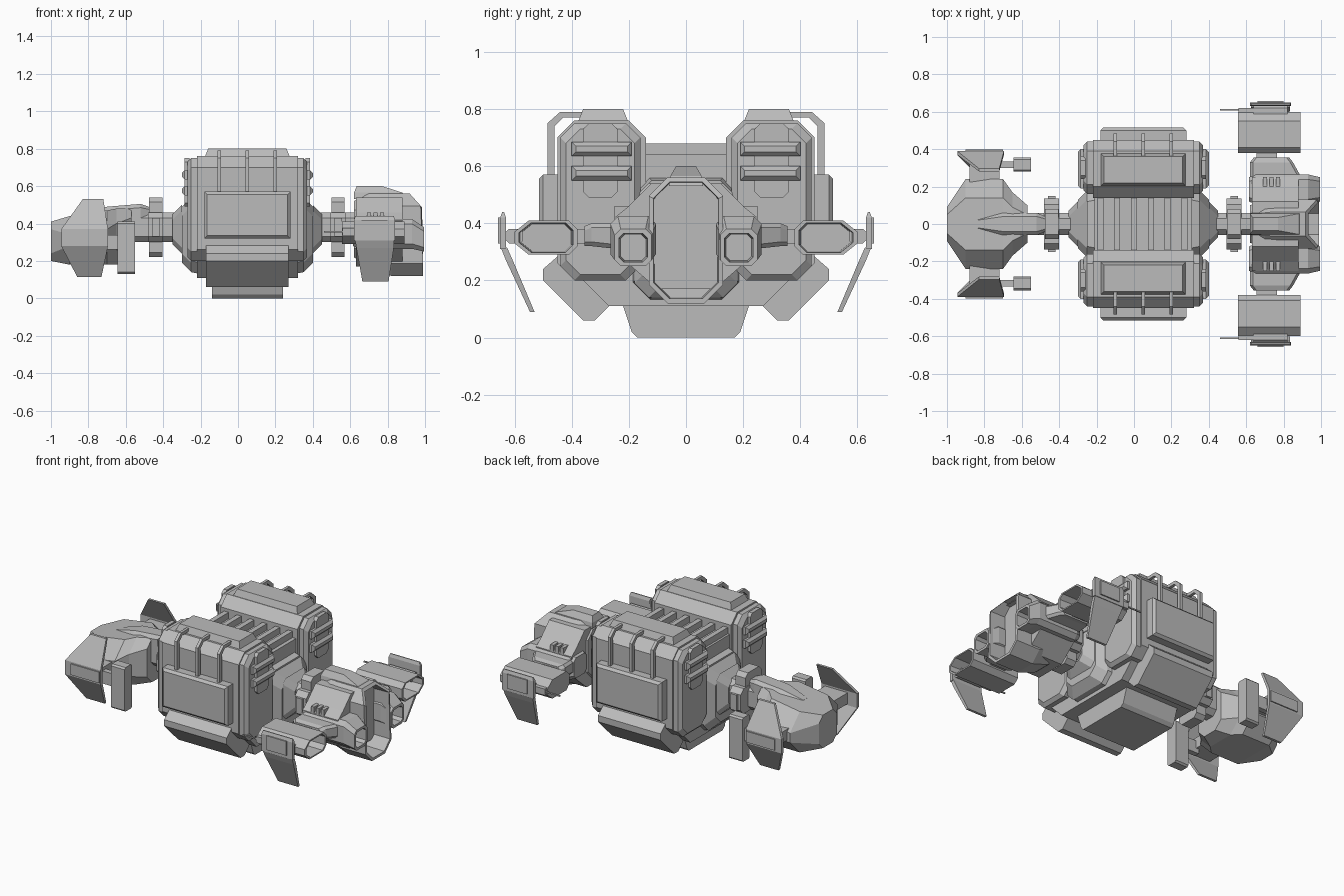
import bpy
import bmesh

if "Cube" in bpy.data.objects:
    bpy.data.objects.remove(bpy.data.objects["Cube"])

SHADE = .5
GREY = (SHADE, SHADE, SHADE, 1)
hull_grey = bpy.data.materials.new("hull_grey")
hull_grey.use_nodes = True
hull_grey.diffuse_color = GREY
hull_grey.node_tree.nodes["Principled BSDF"].inputs["Base Color"].default_value = GREY


def around(middle, half):
    return (middle - half, middle + half)


def mid(half):
    return around(0, half)


def cargo(half):
    """Span along x about the middle of the cargo section."""
    return around(.05, half)


def section(x, y, z, cut=0):
    """Rectangle with cut corners; the one plain number is the level it lies at."""
    values = [x, y, z]
    level = next(i for i, v in enumerate(values) if not isinstance(v, tuple))
    (a, b), (c, d) = [v for v in values if isinstance(v, tuple)]
    if cut:
        flat = [(a + cut, c), (b - cut, c), (b, c + cut), (b, d - cut),
                (b - cut, d), (a + cut, d), (a, d - cut), (a, c + cut)]
    else:
        flat = [(a, c), (b, c), (b, d), (a, d)]
    ring = []
    for point in flat:
        corner = list(point)
        corner.insert(level, values[level])
        ring.append(corner)
    return ring


def loft(name, sections, mirror=False):
    """Skin between matching sections and close both ends."""
    bm = bmesh.new()
    rings = [[bm.verts.new(p) for p in s] for s in sections]
    for ring, following in zip(rings, rings[1:]):
        for i in range(len(ring)):
            bm.faces.new((ring[i - 1], ring[i], following[i], following[i - 1]))
    bm.faces.new(rings[0])
    bm.faces.new(rings[-1])
    bmesh.ops.recalc_face_normals(bm, faces=bm.faces)
    mesh = bpy.data.meshes.new(name)
    bm.to_mesh(mesh)
    bm.free()
    mesh.materials.append(hull_grey)
    obj = bpy.data.objects.new(name, mesh)
    bpy.context.collection.objects.link(obj)
    if mirror:
        modifier = obj.modifiers.new("mirror", "MIRROR")
        modifier.use_axis = (False, True, False)
        modifier.use_mirror_merge = False


def block(name, x, y, z, axis="x", cut=0, taper=0, mirror=False):
    """Box along an axis whose far end is inset by taper."""
    spans = dict(x=x, y=y, z=z)
    start, end = spans[axis]
    near = dict(spans, **{axis: start})
    far = {k: (lo + taper, hi - taper) for k, (lo, hi) in spans.items()}
    far[axis] = end
    loft(name, [section(cut=cut, **near), section(cut=cut, **far)], mirror)


def prism(name, profile, span, mirror=False):
    loft(name, [[(x, y, z) for y, z in profile] for x in span], mirror)


def both(half):
    return half + [(-y, z) for y, z in reversed(half)]


BODY = cargo(.27)
PANEL = cargo(.23)

# Central hull, lower flanks and keel
prism("core_hull", both([(.27, .11), (.45, .29), (.45, .5), (.2, .5)]), BODY)
prism("lower_flank", [(.5, .24), (.5, .2), (.36, .06), (.32, .06), (.24, .14), (.42, .31)],
      cargo(.22), mirror=True)
prism("keel", both([(.17, 0), (.19, .02), (.22, .11), (.22, .15)]), cargo(.19))

# Deck between the pods
block("deck", x=cargo(.26), y=mid(.18), z=(.4, .64))
for i in range(6):
    block("deck_rib", x=around(.09 * i - .18, .016), y=mid(.18), z=(.6, .68))

# Cargo pods with roofs, side panels and hoops
block("cargo_pod", x=BODY, y=(.14, .45), z=(.2, .76), cut=.06, mirror=True)
block("pod_roof", x=PANEL, y=(.2, .38), z=(.75, .8), axis="z", taper=.02, mirror=True)
block("pod_side_panel", x=PANEL, y=(.45, .5), z=(.32, .57), axis="y", mirror=True)
block("pod_side_face", x=PANEL, y=(.5, .515), z=(.32, .57), axis="y", taper=.015, mirror=True)
hoop = [(.46, .55), (.485, .55), (.485, .75), (.44, .79), (.36, .79),
        (.36, .77), (.43, .77), (.46, .74)]
for x in (-.1, .05, .2):
    prism("pod_hoop", hoop, around(x, .009), mirror=True)

# Bulkheads, pod ends and clamps, the same toward nose and engine
for side in (-1, 1):
    def out(near, far):
        return tuple(.05 + side * d for d in (near, far))

    block("bulkhead", x=out(.25, .3), y=mid(.19), z=(.13, .56), cut=.06, taper=.01)
    block("bulkhead_slope", x=out(.3, .35), y=mid(.18), z=(.14, .54), cut=.05, taper=.05)
    block("bulkhead_collar", x=out(.35, .4), y=mid(.12), z=(.24, .5), cut=.03, taper=.05)
    block("pod_end", x=out(.26, .3), y=(.16, .44), z=(.2, .75), cut=.05, mirror=True)
    block("pod_end_face", x=out(.3, .32), y=(.16, .44), z=(.2, .75), cut=.05,
          taper=.02, mirror=True)
    block("pod_end_plate", x=out(.31, .335), y=(.24, .36), z=(.49, .75), cut=.02, mirror=True)
    for z in (.575, .66):
        block("pod_clamp", x=out(.28, .335), y=(.19, .4), z=around(z, .025), mirror=True)
        block("pod_clamp_face", x=out(.335, .35), y=(.19, .4), z=around(z, .025),
              taper=.015, mirror=True)

# Necks and couplings
for name, neck, joint in (("nose", (-.6, -.28), -.44), ("engine", (.38, .66), .535)):
    block(name + "_neck", x=neck, y=mid(.06), z=(.3, .46), cut=.03)
    block(name + "_coupling_tall", x=around(joint, .035), y=mid(.08), z=(.22, .54), cut=.025)
    block(name + "_coupling_wide", x=around(joint, .04), y=mid(.135), z=(.3, .46), cut=.03)
    block(name + "_coupling_latch", x=around(joint, .02), y=mid(.15), z=(.33, .43))

# Nose hull and canopy
loft("nose_hull", [section(x=-1, y=mid(.09), z=(.2, .41), cut=.04),
                   section(x=-.9, y=mid(.24), z=(.18, .44), cut=.1),
                   section(x=-.7, y=mid(.24), z=(.18, .47), cut=.1),
                   section(x=-.65, y=mid(.17), z=(.18, .48), cut=.08),
                   section(x=-.57, y=mid(.1), z=(.2, .48), cut=.05)])
loft("canopy", [section(x=-.84, y=mid(.03), z=(.4, .45), cut=.01),
                section(x=-.7, y=mid(.06), z=(.4, .49), cut=.02),
                section(x=-.52, y=mid(.06), z=(.4, .505), cut=.02),
                section(x=-.45, y=mid(.03), z=(.4, .48), cut=.01)])

# Nose fins and thruster boxes
fin_chord = (-.945, -.695)
block("nose_fin_bracket", x=(-.88, -.72), y=(.2, .38), z=(.29, .36), cut=.01, mirror=True)
loft("nose_fin", [section(x=(-.83, -.72), y=around(.29, .008), z=.53),
                  section(x=fin_chord, y=around(.38, .01), z=.37),
                  section(x=fin_chord, y=around(.38, .01), z=.28),
                  section(x=(-.86, -.73), y=around(.29, .008), z=.115)], mirror=True)
block("nose_fin_plate", x=(-.9, -.7), y=(.388, .397), z=(.29, .36), mirror=True)
block("thruster_arm", x=(-.74, -.63), y=(.3, .335), z=(.26, .34), mirror=True)
block("thruster_box", x=(-.645, -.55), y=(.28, .355), z=(.13, .41), cut=.01, mirror=True)


# Main engine with a slanted, hollow rear rim
def rim(x, inset):
    half = .13 - inset
    ring = section(x=x, y=mid(half), z=around(.34, half + .09), cut=half / 2)
    return [(px - max(0, z - .48) * .9, y, z) for px, y, z in ring]


loft("main_engine", [section(x=.62, y=mid(.1), z=(.22, .52), cut=.05),
                     section(x=.7, y=mid(.13), z=(.16, .56), cut=.07),
                     rim(.82, 0), rim(.99, 0), rim(.99, .016), rim(.84, .02)])
loft("engine_hump", [section(x=(.62, .91), y=mid(.06), z=.53),
                     section(x=(.62, .88), y=mid(.055), z=.565),
                     section(x=(.635, .77), y=mid(.035), z=.6)])
prism("engine_shoulder", both([(.1, .17), (.25, .3), (.25, .42), (.2, .46), (.12, .54)]),
      span=(.63, .88))


# Hollow side engines, vents and stubs
def side_ring(x, half, drop=0):
    return section(x=x, y=around(.185, half), z=around(.345 - drop, half), cut=half / 3)


loft("side_engine", [side_ring(.615, .065), side_ring(.65, .08), side_ring(.93, .08),
                     side_ring(.995, .065, drop=.03), side_ring(.995, .05, drop=.03),
                     side_ring(.9, .045, drop=.03)], mirror=True)
for i in range(3):
    block("vent_bar", x=around(.7 + .035 * i, .011), y=(.14, .25), z=(.41, .46), mirror=True)
loft("side_stub", [section(x=(.62, .9), y=.24, z=(.31, .4), cut=.015),
                   section(x=(.62, .85), y=.33, z=(.32, .4), cut=.015),
                   section(x=(.64, .83), y=.355, z=(.32, .39), cut=.015)], mirror=True)
block("wing_pylon", x=(.655, .765), y=(.34, .4), z=(.33, .38), mirror=True)


# Hollow wing pods, sharper on the outer edge
def pod_ring(x, scale):
    half = [(-.11, .03), (-.08, .06), (.06, .06), (.11, .02)]
    outline = half + [(y, -z) for y, z in reversed(half)]
    return [(x, .49 + y * scale, .35 + z * scale) for y, z in outline]


loft("wing_pod", [pod_ring(.555, 1), pod_ring(.89, 1), pod_ring(.89, .86),
                  pod_ring(.74, .8)], mirror=True)

# Bent wing fins and probes
FIN = around(.73, .11)
block("fin_mount", x=(.64, .82), y=(.57, .63), z=(.33, .38), cut=.01, mirror=True)
block("fin_upper", x=FIN, y=(.63, .65), z=(.31, .42), mirror=True)
block("fin_tip", x=FIN, y=(.63, .65), z=(.42, .44), axis="z", taper=.007, mirror=True)
block("fin_pad", x=(.66, .8), y=(.64, .658), z=(.33, .42), mirror=True)
loft("fin_lower", [section(x=around(.73, .105), y=around(.637, .011), z=.315),
                   section(x=around(.733, .1), y=around(.618, .012), z=.27),
                   section(x=around(.735, .07), y=around(.538, .008), z=.09)], mirror=True)
block("probe_base", x=(.56, .64), y=(.595, .62), z=(.335, .375), mirror=True)
block("probe", x=(.46, .58), y=around(.61, .004), z=around(.355, .004), mirror=True)
